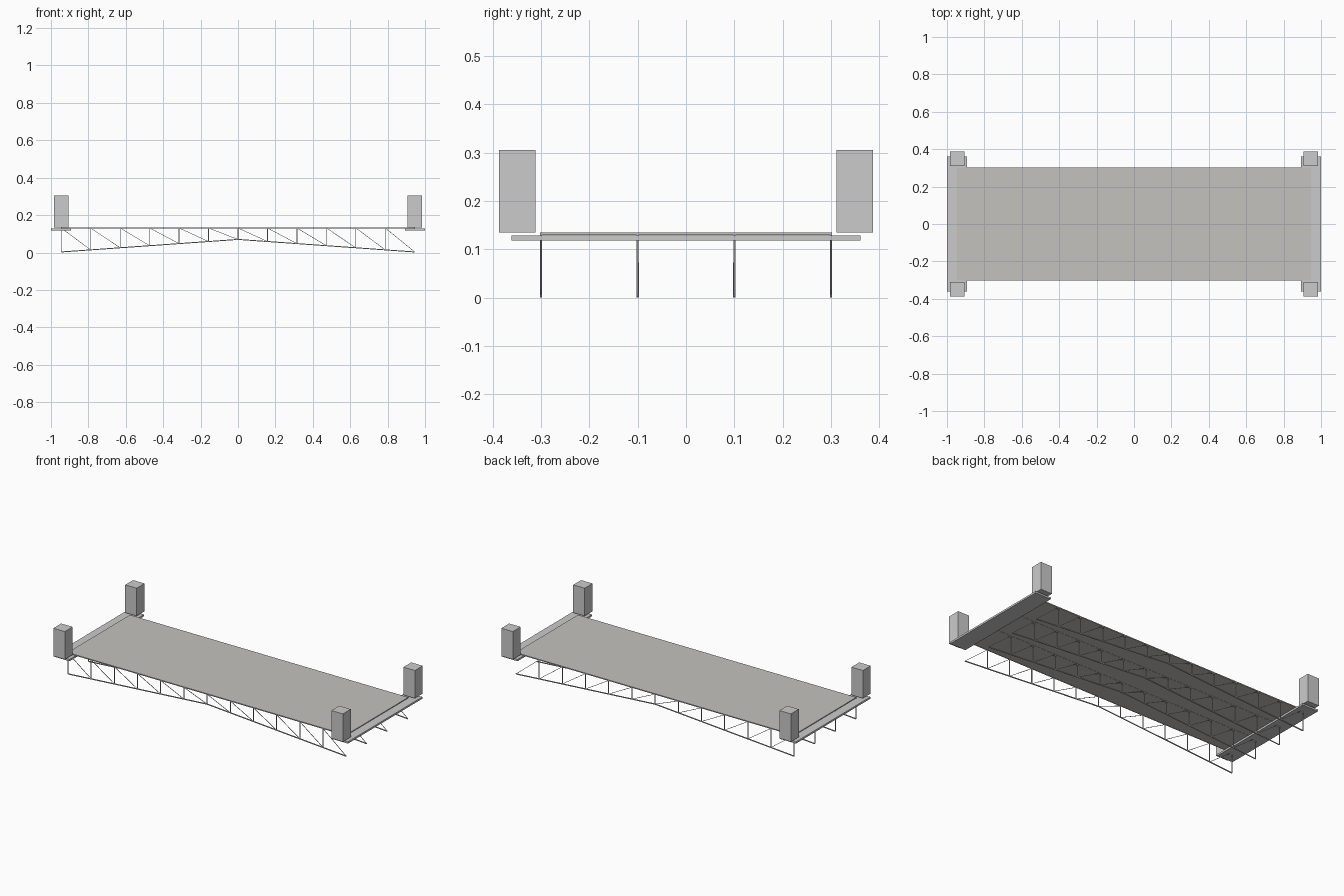
import bpy, bmesh
from mathutils import Vector, Matrix

if "Cube" in bpy.data.objects:
    bpy.data.objects.remove(bpy.data.objects["Cube"])

HALF, PANELS = 0.945, 12
TOP_Z, END_Z, MID_Z = 0.131, 0.003, 0.070
STEP = 2 * HALF / PANELS


def box(name, lo, hi, mat=None):
    lo, hi = Vector(lo), Vector(hi)
    me = bpy.data.meshes.new(name)
    bm = bmesh.new()
    size = hi - lo
    bmesh.ops.create_cube(bm, size=1, matrix=Matrix.Translation((lo + hi) / 2)
                          @ Matrix.Diagonal((*size, 1)))
    bm.to_mesh(me)
    bm.free()
    ob = bpy.data.objects.new(name, me)
    bpy.context.collection.objects.link(ob)
    if mat:
        me.materials.append(mat)
    return ob


def bar(bm, a, b, t):
    """Square bar between two points (x, z) of a truss plane."""
    a, b = Vector((a[0], 0, a[1])), Vector((b[0], 0, b[1]))
    d = b - a
    along = d.normalized()
    side = Vector((0, 1, 0))
    up = along.cross(side)
    rot = Matrix((along, side, up)).transposed().to_4x4()
    bmesh.ops.create_cube(bm, size=1, matrix=Matrix.Translation((a + b) / 2) @ rot
                          @ Matrix.Diagonal((d.length, t, t, 1)))


def low(x):
    return MID_Z + (END_Z - MID_Z) * abs(x) / HALF


# deck, slightly warm grey
concrete = bpy.data.materials.new("deck_concrete")
concrete.diffuse_color = (0.56, 0.54, 0.51, 1)
concrete.use_nodes = True
concrete.node_tree.nodes["Principled BSDF"].inputs["Base Color"].default_value = concrete.diffuse_color
box("deck", (-0.946, -0.302, 0.130), (0.946, 0.302, 0.135), concrete)

# end bearing slabs and corner posts
for sx, end in ((-1, "left"), (1, "right")):
    x0, x1 = sorted((sx * 0.892, sx * 1.0))
    box(f"{end}_bearing_slab", (x0, -0.361, 0.118), (x1, 0.361, 0.129))
    for sy, face in ((-1, "front"), (1, "back")):
        x0, x1 = sorted((sx * 0.906, sx * 0.984))
        y0, y1 = sorted((sy * 0.311, sy * 0.387))
        box(f"{end}_{face}_post", (x0, y0, 0.135), (x1, y1, 0.306))

# truss: chords, then a vertical and a falling diagonal per panel
truss = bpy.data.meshes.new("truss")
bm = bmesh.new()
bar(bm, (-HALF, TOP_Z), (HALF, TOP_Z), 0.004)
for s in (-1, 1):
    bar(bm, (min(0, s * HALF), low(min(0, s * HALF))),
        (max(0, s * HALF), low(max(0, s * HALF))), 0.005)
for i in range(PANELS):
    x = -HALF + i * STEP
    bar(bm, (x, low(x)), (x, TOP_Z), 0.004)
    bar(bm, (x, TOP_Z), (x + STEP, low(x + STEP)), 0.0025)
bm.to_mesh(truss)
bm.free()

# four identical trusses under the deck
for n, y in enumerate((-0.3, -0.1, 0.1, 0.3)):
    ob = bpy.data.objects.new(f"truss_{n + 1}", truss)
    ob.location.y = y
    bpy.context.collection.objects.link(ob)
